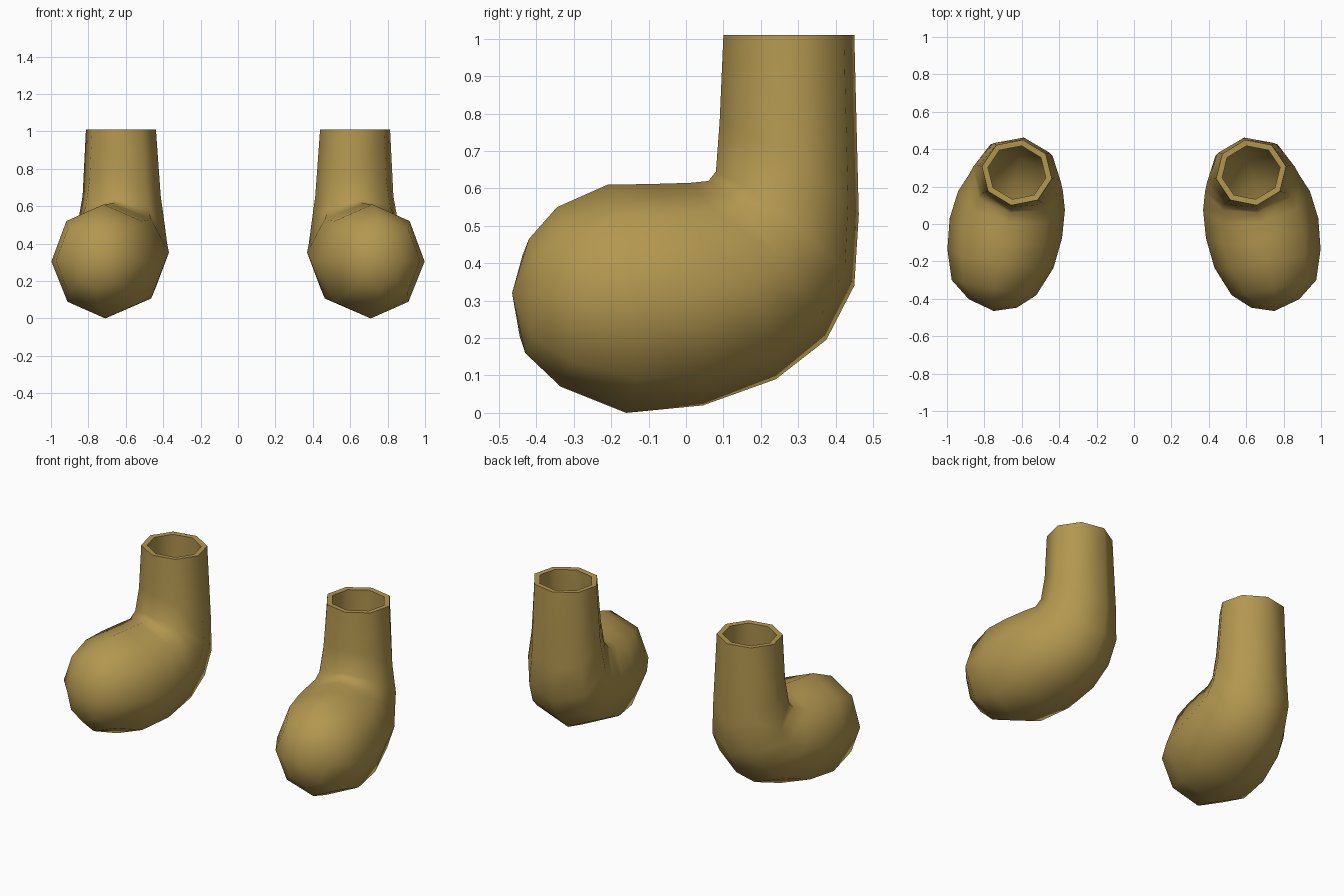
import bpy, bmesh, math
from mathutils import Vector

if "Cube" in bpy.data.objects:
    bpy.data.objects.remove(bpy.data.objects["Cube"])

tan_leather = bpy.data.materials.new("tan_leather")
tan_leather.diffuse_color = (0.45, 0.31, 0.08, 1)
tan_leather.use_nodes = True
tan_leather.node_tree.nodes["Principled BSDF"].inputs["Base Color"].default_value = tan_leather.diffuse_color

YAW = math.radians(10)   # feet turn slightly outwards
SIDES = 8
TOE = (0.75, -0.465, 0.32)
# rings from toe to cuff: centre x, half width, upper/front (y, z), lower/back (y, z)
RINGS = [
    (0.755, 0.130, (-0.42, 0.465), (-0.43, 0.16)),
    (0.748, 0.230, (-0.345, 0.55), (-0.335, 0.07)),
    (0.714, 0.288, (-0.21, 0.61), (-0.16, 0.0)),
    (0.685, 0.305, (-0.09, 0.612), (0.045, 0.02)),
    (0.655, 0.290, (0.01, 0.615), (0.24, 0.09)),
    (0.632, 0.256, (0.06, 0.62), (0.375, 0.195)),
    (0.625, 0.238, (0.08, 0.645), (0.45, 0.34)),
    (0.622, 0.212, (0.09, 0.78), (0.462, 0.53)),
    (0.626, 0.190, (0.10, 1.01), (0.45, 1.01)),
]


def make_boot(name, side):
    bm = bmesh.new()
    loops = []
    for cx, half, top, low in RINGS:
        uy, uz = (top[0] - low[0]) / 2, (top[1] - low[1]) / 2
        centre = Vector((cx, (top[0] + low[0]) / 2, (top[1] + low[1]) / 2))
        up = Vector((-uy * math.tan(YAW), uy, uz))
        across = Vector((half * math.cos(YAW), half * math.sin(YAW), 0))
        loop = []
        for i in range(SIDES):
            a = math.tau * i / SIDES
            p = centre + up * math.cos(a) + across * math.sin(a)
            loop.append(bm.verts.new((p.x * side, p.y, p.z)))
        loops.append(loop)
    # toe cap fan, then the skin between rings
    toe = bm.verts.new((TOE[0] * side, TOE[1], TOE[2]))
    for i in range(SIDES):
        j = (i + 1) % SIDES
        bm.faces.new((toe, loops[0][i], loops[0][j]))
        for a, b in zip(loops, loops[1:]):
            bm.faces.new((a[i], b[i], b[j], a[j]))
    # make the skin face outwards
    bm.faces.ensure_lookup_table()
    bm.normal_update()
    if bm.faces[0].normal.y > 0:
        bmesh.ops.reverse_faces(bm, faces=bm.faces[:])
    mesh = bpy.data.meshes.new(name)
    bm.to_mesh(mesh)
    bm.free()
    mesh.materials.append(tan_leather)
    boot = bpy.data.objects.new(name, mesh)
    bpy.context.collection.objects.link(boot)
    bpy.ops.object.select_all(action='DESELECT')
    boot.select_set(True)
    bpy.context.view_layer.objects.active = boot
    # wall thickness with an open cuff
    wall = boot.modifiers.new("wall", 'SOLIDIFY')
    wall.thickness = 0.033
    wall.offset = -1
    bpy.ops.object.modifier_apply(modifier=wall.name)
    bpy.ops.object.shade_smooth_by_angle(angle=math.radians(75))


make_boot("left_boot", 1)
make_boot("right_boot", -1)
